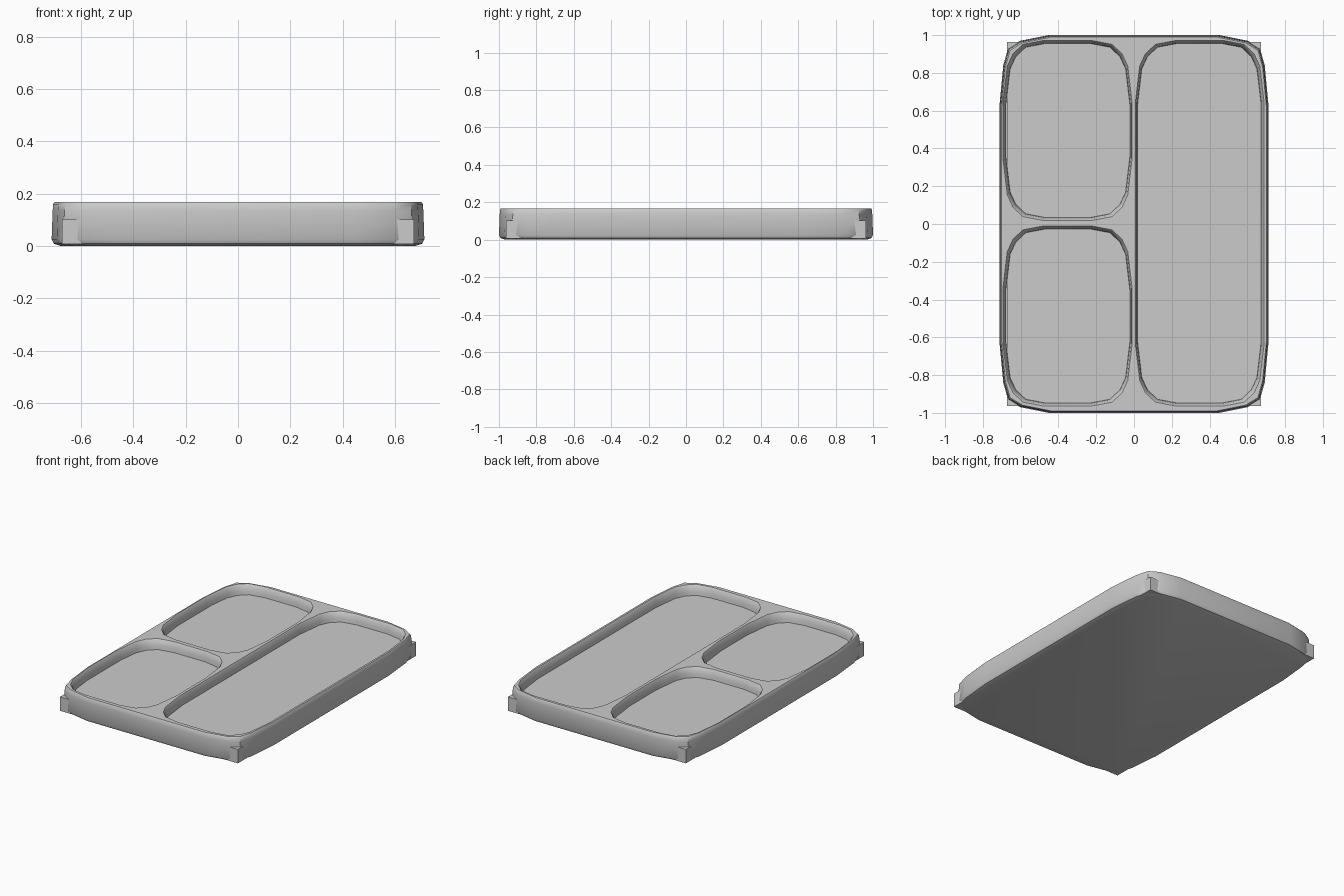
import bpy, bmesh

if "Cube" in bpy.data.objects:
    bpy.data.objects.remove(bpy.data.objects["Cube"])

# Corner curves: (x, y) distances from the sharp corner of the bounding rectangle
OUTER = [(0, .37), (.02, .16), (.045, .07), (.11, .03), (.26, 0)]
POCKET = [(0, .32), (.022, .135), (.052, .07), (.105, .02), (.21, 0)]


def outline(x0, x1, y0, y1, corner):
    """Counter-clockwise soft-cornered rectangle."""
    ne = [(x1 - a, y1 - b) for a, b in corner]
    nw = [(x0 + a, y1 - b) for a, b in reversed(corner)]
    sw = [(x0 + a, y0 + b) for a, b in corner]
    se = [(x1 - a, y0 + b) for a, b in reversed(corner)]
    return ne + nw + sw + se


def add_ring(bm, pts, z):
    return [bm.verts.new((x, y, z)) for x, y in pts]


def loft(bm, rings):
    for a, b in zip(rings, rings[1:]):
        for i in range(len(a)):
            j = (i + 1) % len(a)
            bm.faces.new((a[i], a[j], b[j], b[i]))


def ring_edges(bm, ring):
    return [bm.edges.get((ring[i - 1], ring[i])) for i in range(len(ring))]


def finish(bm, name, smooth=None):
    bmesh.ops.recalc_face_normals(bm, faces=bm.faces)
    mesh = bpy.data.meshes.new(name)
    bm.to_mesh(mesh)
    bm.free()
    ob = bpy.data.objects.new(name, mesh)
    bpy.context.collection.objects.link(ob)
    if smooth:
        bpy.ops.object.select_all(action='DESELECT')
        ob.select_set(True)
        bpy.context.view_layer.objects.active = ob
        bpy.ops.object.shade_smooth_by_angle(angle=smooth)
    return ob


# Tray shell: outer wall and underside
bm = bmesh.new()
rings = []
for inset, z in [(.035, 0), (.008, .009), (0, .025), (.004, .135), (.006, .16), (.011, .168)]:
    pts = outline(-.712 + inset, .712 - inset, -1 + inset, 1 - inset, OUTER)
    rings.append(add_ring(bm, pts, z))
loft(bm, rings)
bm.faces.new(list(reversed(rings[0])))
rim_edges = ring_edges(bm, rings[-1])

# Three pockets: floor-level rectangles with walls flaring up to the rim
pockets = [(.02, .672, -.947, .955),
           (-.677, -.023, .035, .955),
           (-.677, -.023, -.947, -.027)]
for x0, x1, y0, y1 in pockets:
    loops = []
    for grow, z in [(.016, .168), (.010, .160), (.003, .125), (0, .095)]:
        # walls beside the narrow dividers flare slightly less
        gx0 = grow * (.75 if x0 > 0 else 1)
        gx1 = grow * (.75 if x1 < 0 else 1)
        loops.append(add_ring(bm, outline(x0 - gx0, x1 + gx1, y0 - grow, y1 + grow, POCKET), z))
    loft(bm, loops)
    rim_edges += ring_edges(bm, loops[0])

# Rim and dividers: flat top surface with three openings
bmesh.ops.triangle_fill(bm, use_beauty=True, use_dissolve=False, edges=rim_edges,
                        normal=(0, 0, 1))
finish(bm, "tray_shell", smooth=.7)

# Base slab: forms the pocket floors, square corners poke through the shell
bm = bmesh.new()
bmesh.ops.create_cube(bm, size=1)
bmesh.ops.scale(bm, vec=(1.345, 1.925, .095), verts=bm.verts)
bmesh.ops.translate(bm, vec=(0, 0, .0545), verts=bm.verts)
finish(bm, "base_slab")
